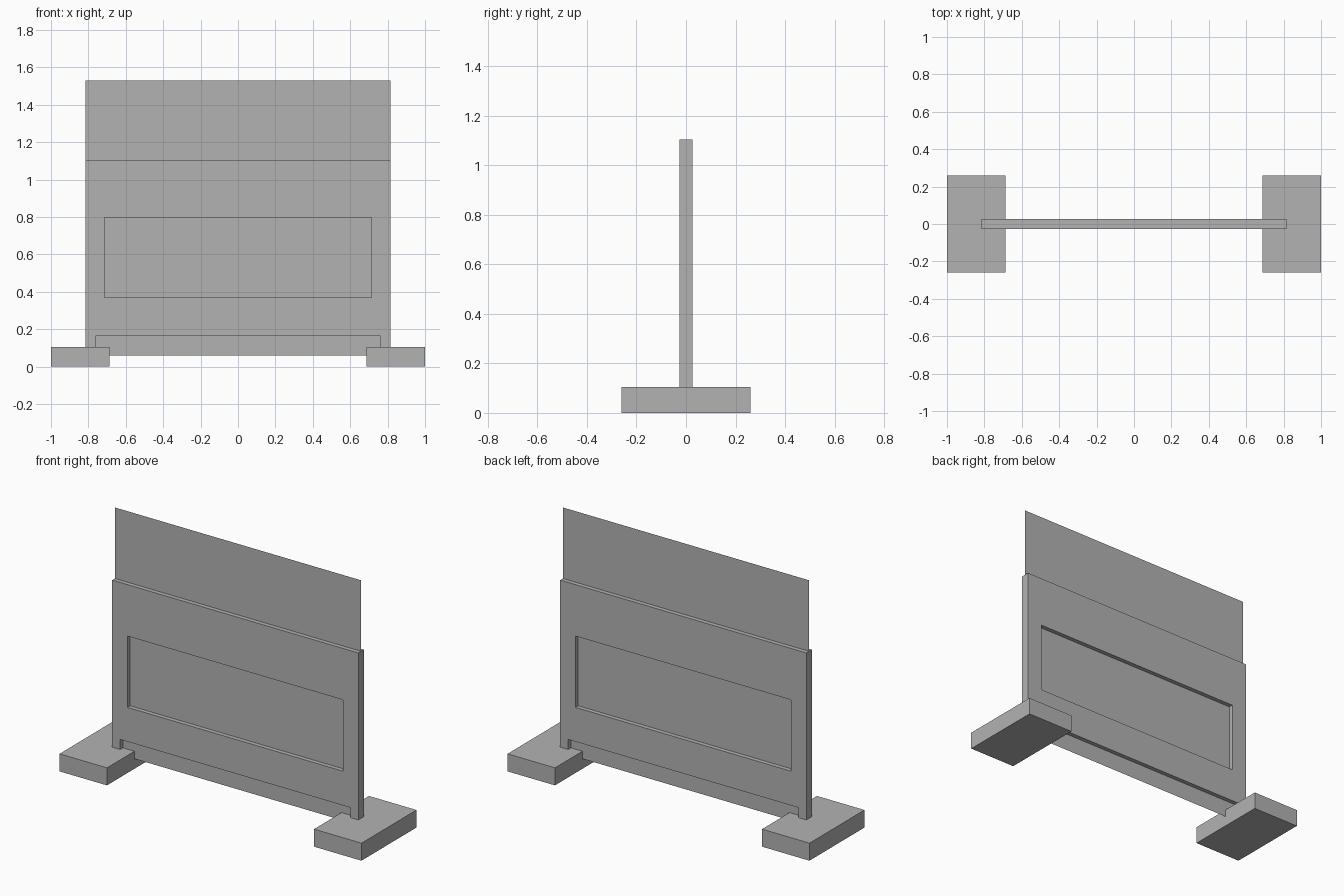
import bpy

cube = bpy.data.objects.get("Cube")
if cube:
    bpy.data.objects.remove(cube, do_unlink=True)

# One flat grey for every part
grey = bpy.data.materials.new("grey")
grey.use_nodes = True
GREY = (0.45, 0.45, 0.45, 1)
grey.diffuse_color = GREY
grey.node_tree.nodes["Principled BSDF"].inputs["Base Color"].default_value = GREY


def box(name, x, y, z):
    """Box from (min, max) ranges along each axis."""
    verts = [(a, b, c) for c in z for a, b in
             ((x[0], y[0]), (x[1], y[0]), (x[1], y[1]), (x[0], y[1]))]
    faces = [(3, 2, 1, 0), (4, 5, 6, 7)]
    faces += [(i, (i + 1) % 4, (i + 1) % 4 + 4, i + 4) for i in range(4)]
    return mesh_object(name, verts, faces)


def mesh_object(name, verts, faces):
    mesh = bpy.data.meshes.new(name)
    mesh.from_pydata(verts, [], faces)
    mesh.materials.append(grey)
    obj = bpy.data.objects.new(name, mesh)
    bpy.context.collection.objects.link(obj)
    return obj


HALF_DEPTH = 0.026
WIDTH = 0.815
BOTTOM = 0.06

# Panel frame: slab with a window and an open slot at the bottom
frame = box("panel_frame", (-WIDTH, WIDTH), (-HALF_DEPTH, HALF_DEPTH), (BOTTOM, 1.105))
openings = {
    "window_cutter": ((-0.714, 0.714), (0.37, 0.797)),
    "slot_cutter": ((-0.763, 0.763), (0.0, 0.165)),
}
for name, (x, z) in openings.items():
    cutter = box(name, x, (-0.1, 0.1), z)
    cutter.hide_render = True
    cutter.hide_viewport = True
    cutter.display_type = "WIRE"
    cut = frame.modifiers.new(name, "BOOLEAN")
    cut.operation = "DIFFERENCE"
    cut.solver = "EXACT"
    cut.object = cutter

# Thin sheet held in the middle of the frame and rising above it
mesh_object("center_sheet",
            [(-WIDTH, 0, BOTTOM), (WIDTH, 0, BOTTOM), (WIDTH, 0, 1.53), (-WIDTH, 0, 1.53)],
            [(0, 1, 2, 3)])

# Block feet
for side, sign in (("left", 1), ("right", -1)):
    box(side + "_foot", sorted((sign * 0.686, sign)), (-0.26, 0.26), (0, 0.105))
